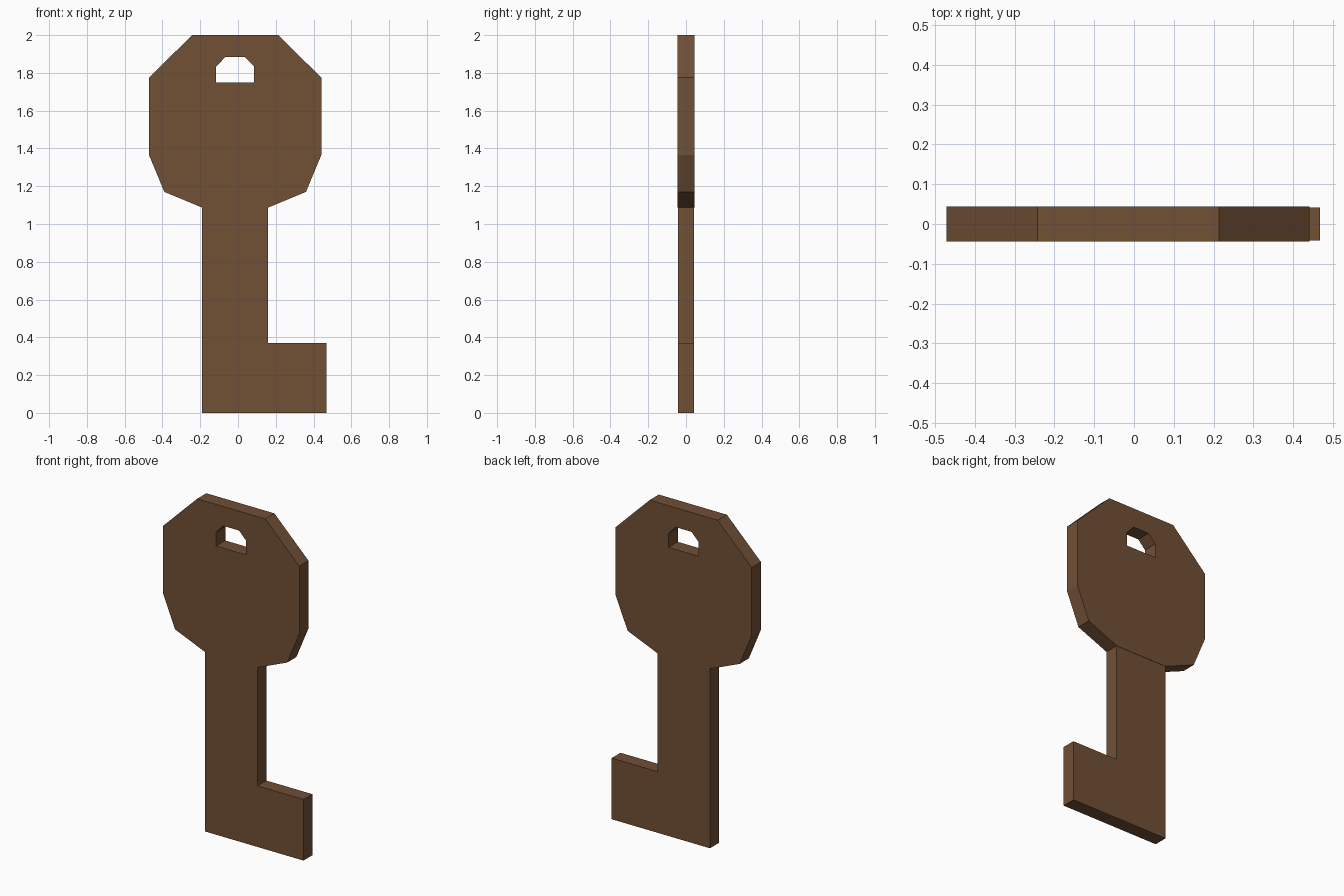
import bpy, bmesh
from mathutils import Vector

if "Cube" in bpy.data.objects:
    bpy.data.objects.remove(bpy.data.objects["Cube"])

brown = bpy.data.materials.new("warm brown")
brown.diffuse_color = (0.165, 0.08, 0.036, 1)
brown.use_nodes = True
brown.node_tree.nodes["Principled BSDF"].inputs["Base Color"].default_value = brown.diffuse_color

AXIS = -0.015  # centre line of the head and shaft


def plate(name, loops, half):
    """Extrude x/z outlines (first outer, others holes) evenly about y = 0."""
    bm = bmesh.new()
    edges = []
    for pts in loops:
        vs = [bm.verts.new((x, -half, z)) for x, z in pts]
        edges += [bm.edges.new((a, b)) for a, b in zip(vs, vs[1:] + vs[:1])]
    bmesh.ops.triangle_fill(bm, use_beauty=True, edges=edges, normal=(0, -1, 0))
    ext = bmesh.ops.extrude_face_region(bm, geom=bm.faces[:], use_keep_orig=True)
    moved = [g for g in ext["geom"] if isinstance(g, bmesh.types.BMVert)]
    bmesh.ops.translate(bm, verts=moved, vec=Vector((0, 2 * half, 0)))
    bmesh.ops.recalc_face_normals(bm, faces=bm.faces[:])
    bmesh.ops.dissolve_limit(bm, angle_limit=0.01, verts=bm.verts[:], edges=bm.edges[:])
    me = bpy.data.meshes.new(name)
    bm.to_mesh(me)
    bm.free()
    me.materials.append(brown)
    ob = bpy.data.objects.new(name, me)
    bpy.context.collection.objects.link(ob)
    return ob


def mirrored(half_pts):
    """Close a right-hand half outline across the centre line."""
    right = [(AXIS + x, z) for x, z in half_pts]
    left = [(AXIS - x, z) for x, z in reversed(half_pts)]
    return right + left


# Faceted head with a hanging hole
head = mirrored([(0.175, 1.087), (0.375, 1.17), (0.456, 1.365),
                 (0.456, 1.775), (0.228, 2.0)])
hole = mirrored([(0.101, 1.748), (0.101, 1.833), (0.053, 1.883)])
plate("key_head", [head, hole], 0.044)

# Shaft with a single square tooth
plate("key_shaft", [[(-0.19, 0), (0.468, 0), (0.468, 0.37), (0.16, 0.37),
                     (0.16, 1.087), (-0.19, 1.087)]], 0.042)
